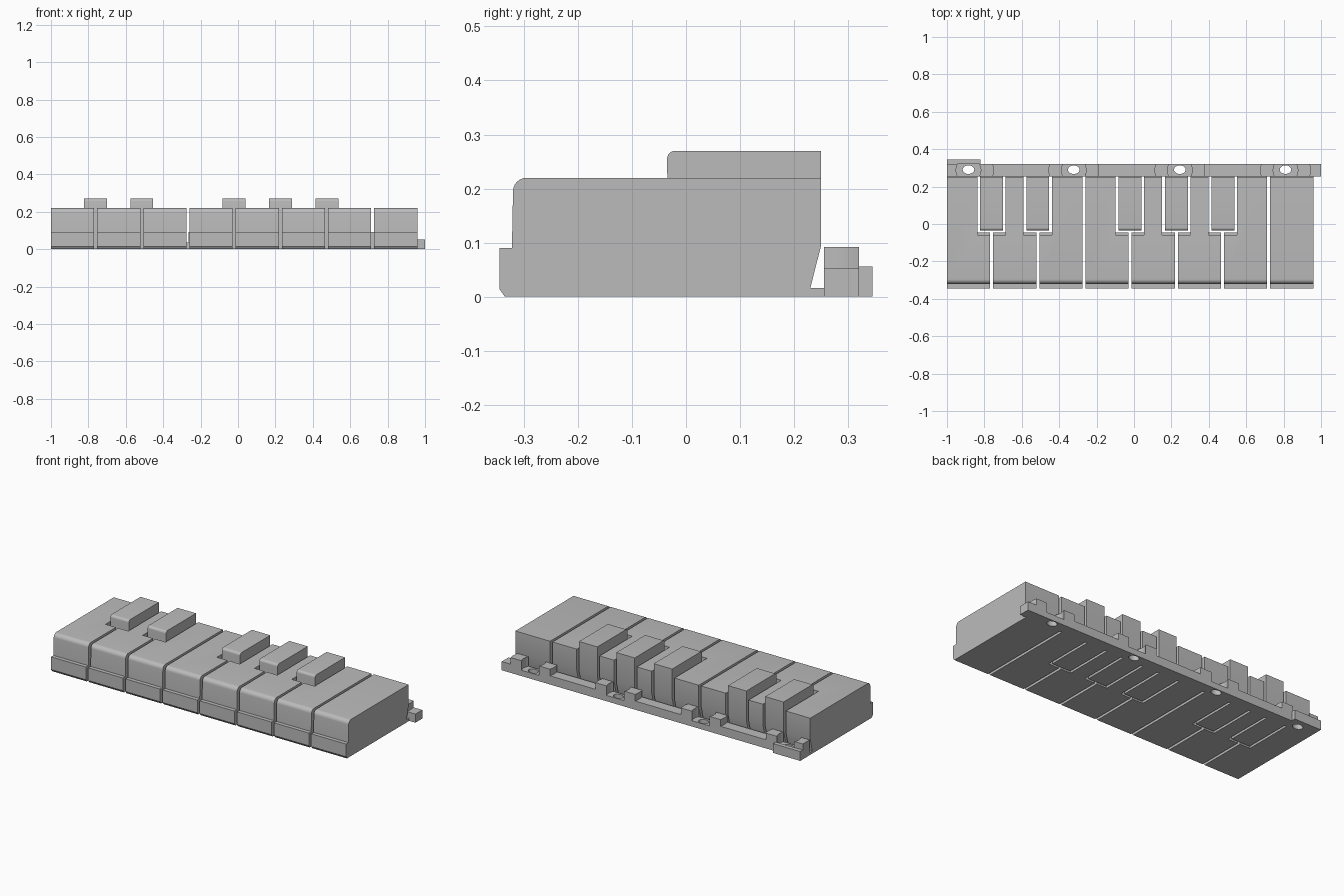
import bpy, bmesh, math
from mathutils import Vector

cube = bpy.data.objects.get("Cube")
if cube:
    bpy.data.objects.remove(cube, do_unlink=True)

grey = bpy.data.materials.new("plain grey")
grey.use_nodes = True
colour = (0.5, 0.5, 0.5, 1)
grey.diffuse_color = colour
grey.node_tree.nodes["Principled BSDF"].inputs["Base Color"].default_value = colour


def prism(name, points, low, high, axis):
    """Extrude a flat outline along x (outline in y, z) or z (outline in x, y)."""
    bm = bmesh.new()
    place = (lambda p: (low, p[0], p[1])) if axis == "x" else (lambda p: (p[0], p[1], low))
    face = bm.faces.new([bm.verts.new(place(p)) for p in points])
    moved = bmesh.ops.extrude_face_region(bm, geom=[face])
    shift = Vector((high - low, 0, 0)) if axis == "x" else Vector((0, 0, high - low))
    bmesh.ops.translate(bm, vec=shift, verts=[v for v in moved["geom"] if isinstance(v, bmesh.types.BMVert)])
    bmesh.ops.recalc_face_normals(bm, faces=bm.faces)
    mesh = bpy.data.meshes.new(name)
    bm.to_mesh(mesh)
    bm.free()
    mesh.materials.append(grey)
    obj = bpy.data.objects.new(name, mesh)
    bpy.context.collection.objects.link(obj)
    return obj


def box(name, x0, x1, y0, y1, z0, z1):
    return prism(name, [(x0, y0), (x1, y0), (x1, y1), (x0, y1)], z0, z1, "z")


def arc(cx, cy, rx, ry, start, end, steps):
    angles = [math.radians(start + (end - start) * i / steps) for i in range(steps + 1)]
    return [(cx + rx * math.cos(a), cy + ry * math.sin(a)) for a in angles]


def subtract(obj, cutters):
    """Cut the shapes out of obj, bake the result and drop the cutters."""
    for cutter in cutters:
        cutter.hide_render = True
        mod = obj.modifiers.new("cut", "BOOLEAN")
        mod.operation = "DIFFERENCE"
        mod.solver = "EXACT"
        mod.object = cutter
    bpy.context.view_layer.update()
    graph = bpy.context.evaluated_depsgraph_get()
    baked = bpy.data.meshes.new_from_object(obj.evaluated_get(graph))
    obj.modifiers.clear()
    obj.data = baked
    for cutter in cutters:
        bpy.data.objects.remove(cutter, do_unlink=True)


def smooth(obj):
    bpy.ops.object.select_all(action="DESELECT")
    obj.select_set(True)
    bpy.context.view_layer.objects.active = obj
    bpy.ops.object.shade_smooth_by_angle(angle=math.radians(30))


# Key side profiles, sharing the slanted back and the thin hinge strip
BACK = 0.25
RAIL_Y0, RAIL_Y1 = 0.255, 0.32
hinge = [(RAIL_Y0, 0), (RAIL_Y0, 0.016), (0.23, 0.016), (BACK, 0.095)]
natural_side = ([(-0.345, 0.014), (-0.335, 0)] + hinge + [(BACK, 0.22)]
                + arc(-0.295, 0.195, 0.025, 0.025, 90, 180, 6) + [(-0.322, 0.09), (-0.345, 0.09)])
sharp_side = [(-0.032, 0)] + hinge + [(BACK, 0.27)] + arc(-0.02, 0.255, 0.015, 0.015, 90, 180, 6)
notch_side = [(-0.045, -0.1), (0.3, -0.1), (0.3, 0.4), (-0.06, 0.4), (-0.06, 0.09), (-0.045, 0.09)]

PITCH, GAP = 0.2468, 0.016
sharps = [-0.762, -0.515, -0.022, 0.227, 0.475]

# Front keys, notched around the raised keys
for i in range(8):
    left = -1 + i * PITCH
    right = left + PITCH - GAP
    key = prism(f"natural_key_{i + 1}", natural_side, left, right, "x")
    cutters = [prism("notch_cutter", notch_side, s - 0.076, s + 0.076, "x")
               for s in sharps if left - 0.07 < s < right + 0.07]
    if cutters:
        subtract(key, cutters)
    smooth(key)

# Raised keys
for i, s in enumerate(sharps):
    smooth(prism(f"raised_key_{i + 1}", sharp_side, s - 0.061, s + 0.061, "x"))

# Mounting rail with screw holes and shallow round recesses
holes = [-0.885, -0.322, 0.245, 0.81]
MID = (RAIL_Y0 + RAIL_Y1) / 2
HALF = (RAIL_Y1 - RAIL_Y0) / 2
rail = box("mounting_rail", -1, 1, RAIL_Y0, RAIL_Y1, 0, 0.052)
cutters = []
for h in holes:
    cutters.append(prism("hole_cutter", arc(h, MID + 0.003, 0.031, 0.023, 0, 345, 23), -0.1, 0.2, "z"))
    cutters.append(prism("recess_cutter", arc(h, MID, 0.066, 0.066, 0, 352.5, 47), 0.035, 0.2, "z"))
subtract(rail, cutters)
smooth(rail)

# Curved stops on both sides of each screw hole
for i, h in enumerate(holes):
    for side, turn in (("left", 0), ("right", 180)):
        outer, inner = 0.135, 0.066
        a = math.degrees(math.asin(HALF / outer))
        b = math.degrees(math.asin(HALF / inner))
        ring = (arc(h, MID, outer, outer, turn - a, turn + a, 8)
                + arc(h, MID, inner, inner, turn + b, turn - b, 8))
        ring = [(max(x, -1), y) for x, y in ring]
        smooth(prism(f"screw_stop_{i + 1}_{side}", ring, 0.045, 0.092, "z"))

# Small tab behind the right end of the rail
box("end_tab", -1, -0.82, RAIL_Y1, 0.345, 0, 0.056)
